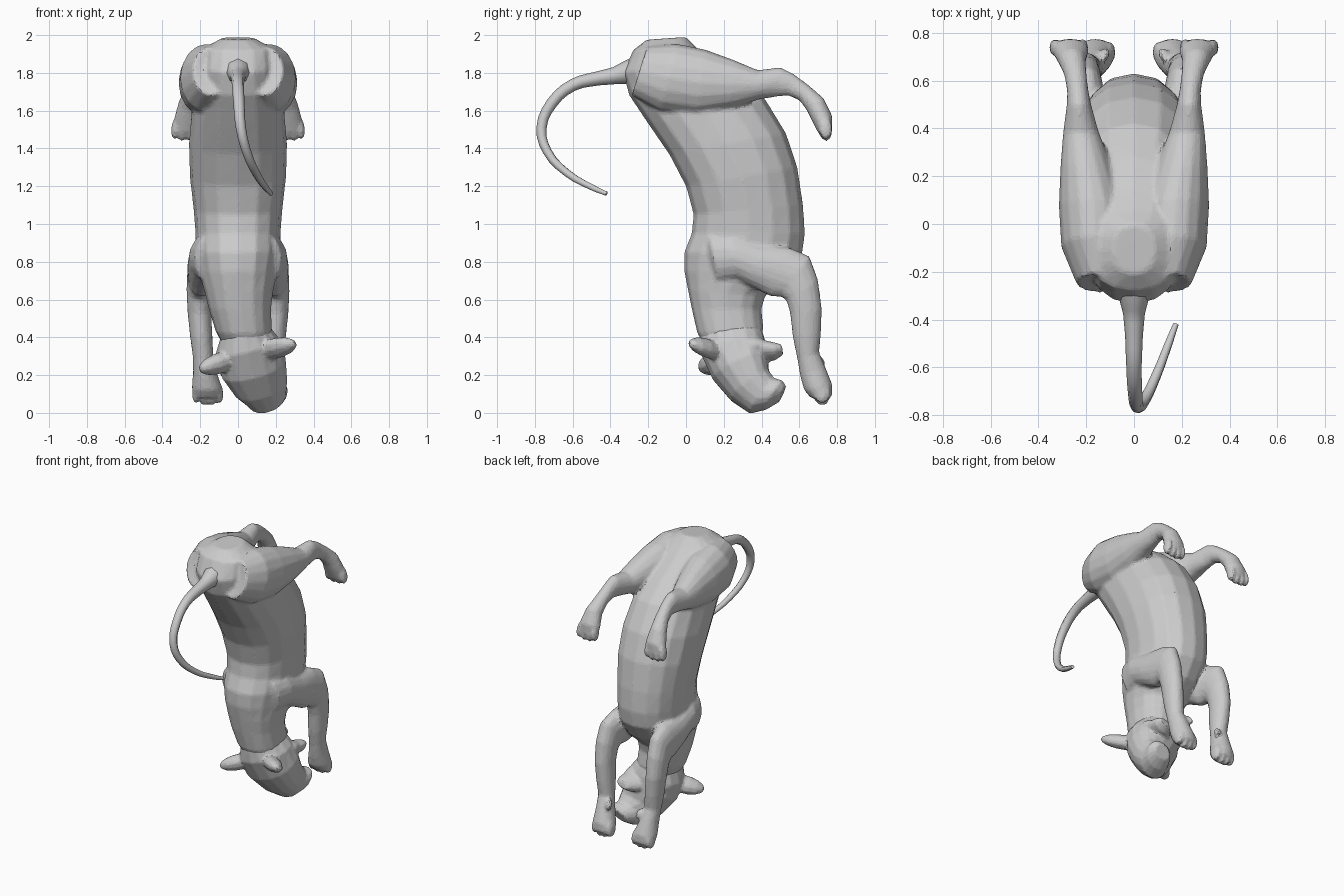
import bpy, bmesh, math
from mathutils import Vector, Matrix

SIDES = 16


def finish(name, bm):
    bmesh.ops.recalc_face_normals(bm, faces=bm.faces)
    me = bpy.data.meshes.new(name)
    bm.to_mesh(me)
    bm.free()
    ob = bpy.data.objects.new(name, me)
    bpy.context.collection.objects.link(ob)
    return ob


def loft(name, sections, side=1, wide=(1, 0, 0), square=1.0):
    """Skin oval rings. Section: (y, z) of one edge, (y, z) of the other, centre x, half width."""
    bm = bmesh.new()
    rings = []
    wide = Vector(wide).normalized()
    for ya, za, yb, zb, x, hw in sections:
        a, b = Vector((x, ya, za)), Vector((x, yb, zb))
        ring = []
        for i in range(SIDES):
            t = 2 * math.pi * i / SIDES
            c, s = (math.copysign(abs(v) ** square, v) for v in (math.cos(t), math.sin(t)))
            p = (a + b) / 2 + (b - a) / 2 * c + wide * hw * s
            ring.append(bm.verts.new((p.x * side, p.y, p.z)))
        rings.append(ring)
    for r, s in zip(rings, rings[1:]):
        for i in range(SIDES):
            j = (i + 1) % SIDES
            bm.faces.new((r[i], r[j], s[j], s[i]))
    bm.faces.new(rings[0])
    bm.faces.new(rings[-1])
    return finish(name, bm)


def blob(name, start, end, width, thick, facing=(0, 1, 0)):
    """Faceted ellipsoid stretched from start to end, thin along facing."""
    a, b = Vector(start), Vector(end)
    z = (b - a).normalized()
    x = Vector(facing).cross(z).normalized()
    y = z.cross(x)
    rot = Matrix((x, y, z)).transposed().to_4x4()
    size = Matrix.Diagonal((width, thick, (b - a).length / 2, 1))
    bm = bmesh.new()
    bmesh.ops.create_uvsphere(bm, u_segments=10, v_segments=7, radius=1,
                              matrix=Matrix.Translation((a + b) / 2) @ rot @ size)
    return finish(name, bm)


def fuse(name, parts, voxel, ratio, smooth):
    """Merge overlapping parts into one faceted skin."""
    bpy.ops.object.select_all(action='DESELECT')
    for p in parts:
        p.select_set(True)
    ob = parts[0]
    bpy.context.view_layer.objects.active = ob
    bpy.ops.object.join()
    ob.name = name
    m = ob.modifiers.new("skin", 'REMESH')
    m.mode = 'VOXEL'
    m.voxel_size = voxel
    m = ob.modifiers.new("soften", 'SMOOTH')
    m.factor = 0.5
    m.iterations = smooth
    m = ob.modifiers.new("facets", 'DECIMATE')
    m.ratio = ratio
    return ob


# torso, rump to neck
body = [loft("torso", [
    (-0.21, 1.975, 0.00, 1.99, 0, .09),
    (-0.28, 1.92, 0.06, 1.93, 0, .19),
    (-0.335, 1.80, 0.14, 1.87, 0, .20),
    (-0.30, 1.68, 0.28, 1.78, 0, .22),
    (-0.20, 1.53, 0.42, 1.66, 0, .245),
    (-0.09, 1.37, 0.53, 1.48, 0, .26),
    (0.00, 1.20, 0.59, 1.30, 0, .255),
    (0.04, 1.05, 0.62, 1.10, 0, .235),
    (0.03, 0.95, 0.63, 0.95, 0, .225),
    (-0.01, 0.85, 0.615, 0.84, 0, .225),
    (-0.01, 0.75, 0.54, 0.72, 0, .205),
    (0.01, 0.65, 0.42, 0.62, .005, .18),
    (0.03, 0.55, 0.40, 0.55, .01, .165),
    (0.06, 0.42, 0.41, 0.45, .03, .15),
    (0.12, 0.32, 0.39, 0.36, .05, .12)], square=0.88)]

HIND = [
    (-0.20, 1.90, -0.24, 1.78, .09, .05),
    (-0.21, 1.94, -0.29, 1.68, .14, .10),
    (-0.05, 1.955, -0.14, 1.595, .165, .14),
    (0.10, 1.925, 0.06, 1.57, .175, .14),
    (0.25, 1.87, 0.24, 1.61, .20, .108),
    (0.38, 1.815, 0.39, 1.66, .222, .075),
    (0.50, 1.83, 0.49, 1.675, .23, .052),
    (0.57, 1.795, 0.54, 1.68, .235, .045),
    (0.65, 1.735, 0.60, 1.655, .245, .047),
    (0.73, 1.665, 0.64, 1.60, .26, .058),
    (0.775, 1.57, 0.675, 1.53, .265, .076),
    (0.775, 1.50, 0.70, 1.48, .27, .07)]
FORE = [
    (0.08, 0.90, 0.12, 0.76, .09, .05),
    (0.12, 0.95, 0.17, 0.68, .14, .09),
    (0.24, 0.945, 0.27, 0.70, .165, .095),
    (0.40, 0.895, 0.36, 0.66, .18, .088),
    (0.55, 0.875, 0.45, 0.615, .19, .078),
    (0.655, 0.83, 0.50, 0.615, .20, .07),
    (0.70, 0.70, 0.53, 0.60, .205, .068),
    (0.72, 0.55, 0.55, 0.53, .205, .063),
    (0.715, 0.42, 0.565, 0.40, .195, .06),
    (0.705, 0.32, 0.59, 0.28, .185, .055),
    (0.74, 0.24, 0.605, 0.19, .175, .063),
    (0.775, 0.15, 0.625, 0.12, .165, .08),
    (0.775, 0.09, 0.66, 0.08, .16, .08)]

# legs and toes on both sides
for label, s in (("right", 1), ("left", -1)):
    body.append(loft("hind_leg_" + label, HIND, s))
    body.append(loft("front_leg_" + label, FORE, s))
    for i in range(4):
        off = (i - 1.5) * .042
        drop = .012 * abs(i - 1.5)
        body.append(blob("hind_toe", (s * (.27 + off * .8), .73, 1.57),
                         (s * (.275 + off), .745, 1.43 + drop), .025, .038))
        body.append(blob("front_toe", (s * (.16 + off * .8), .71, .17),
                         (s * (.16 + off), .725, .03 + drop), .026, .047))
    body.append(blob("dewclaw", (s * .13, .69, .31), (s * .115, .73, .24), .022, .022))
fuse("body", body, 0.012, 0.2, 4)

# head, rolled to one side, mouth open
TILT = (0.97, 0, 0.24)
head = [
    loft("skull", [
        (0.07, 0.42, 0.40, 0.45, .035, .13),
        (0.075, 0.32, 0.42, 0.38, .05, .175),
        (0.14, 0.18, 0.43, 0.31, .08, .178),
        (0.235, 0.07, 0.44, 0.22, .12, .145),
        (0.335, 0.00, 0.47, 0.18, .155, .105),
        (0.42, 0.02, 0.51, 0.17, .175, .092),
        (0.49, 0.06, 0.53, 0.14, .18, .06)], wide=TILT, square=0.9),
    loft("lower_jaw", [
        (0.34, 0.25, 0.36, 0.41, .10, .12),
        (0.41, 0.27, 0.42, 0.38, .13, .09),
        (0.47, 0.28, 0.47, 0.37, .15, .068),
        (0.515, 0.31, 0.505, 0.36, .155, .045)], wide=TILT),
    blob("ear_right", (0.08, 0.22, 0.31), (0.305, 0.02, 0.37), .065, .05, (0.3, 0.6, 1)),
    blob("ear_left", (0.02, 0.22, 0.30), (-0.205, 0.08, 0.23), .065, .055, (-0.3, 0.6, 1)),
    blob("cheek_ruff_right", (0.15, 0.12, 0.34), (0.19, 0.43, 0.36), .055, .055, (1, 0, 0)),
    blob("cheek_ruff_left", (-0.07, 0.14, 0.29), (-0.04, 0.42, 0.32), .055, .055, (1, 0, 0))]
fuse("head", head, 0.01, 0.25, 2)

# tail
path = [(0, -.22, 1.82, .085), (0, -.30, 1.805, .065), (0, -.38, 1.785, .045),
        (0, -.47, 1.77, .037), (0, -.60, 1.735, .032), (.005, -.71, 1.64, .03),
        (.015, -.765, 1.51, .027), (.045, -.735, 1.385, .024), (.095, -.63, 1.27, .021),
        (.145, -.50, 1.195, .017), (.175, -.42, 1.16, .012)]
cu = bpy.data.curves.new("tail", 'CURVE')
cu.dimensions = '3D'
cu.bevel_depth = 1
cu.bevel_resolution = 2
cu.resolution_u = 3
cu.use_fill_caps = True
sp = cu.splines.new('BEZIER')
sp.bezier_points.add(len(path) - 1)
for p, (x, y, z, r) in zip(sp.bezier_points, path):
    p.co = (x, y, z)
    p.radius = r
    p.handle_left_type = p.handle_right_type = 'AUTO'
bpy.context.collection.objects.link(bpy.data.objects.new("tail", cu))
